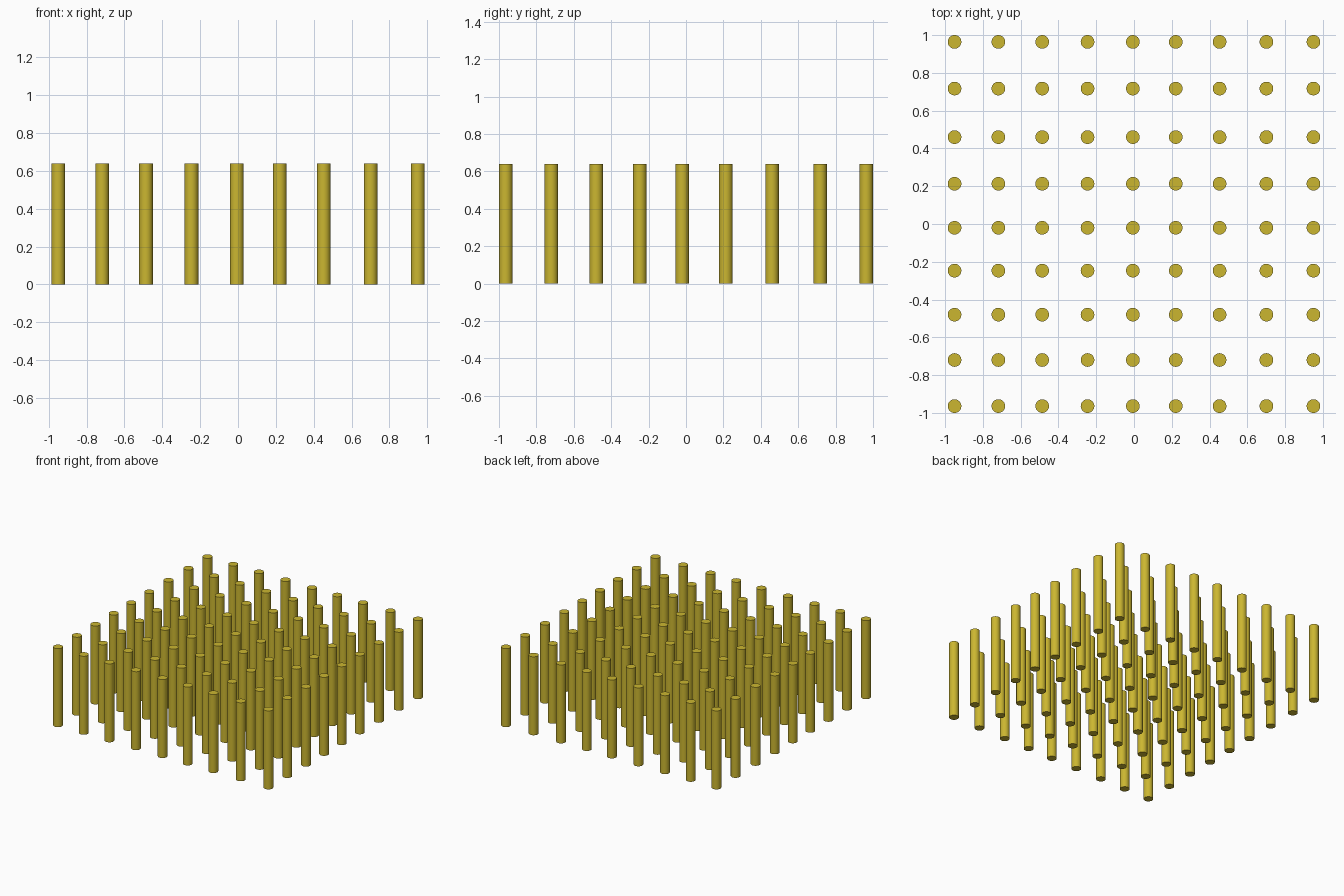
import bpy

if "Cube" in bpy.data.objects:
    bpy.data.objects.remove(bpy.data.objects["Cube"])

RADIUS, HEIGHT = 0.036, 0.64
COLUMNS = [-0.95, -0.718, -0.486, -0.246, -0.006, 0.221, 0.453, 0.701, 0.95]
ROWS = [-0.964, -0.72, -0.48, -0.247, -0.02, 0.213, 0.46, 0.717, 0.964]

yellow = bpy.data.materials.new("yellow")
yellow.diffuse_color = (0.6, 0.47, 0.03, 1)
yellow.use_nodes = True
yellow.node_tree.nodes["Principled BSDF"].inputs["Base Color"].default_value = yellow.diffuse_color

# One master post, smooth sides with sharp rims
bpy.ops.mesh.primitive_cylinder_add(vertices=32, radius=RADIUS, depth=HEIGHT,
                                    location=(COLUMNS[0], ROWS[0], HEIGHT / 2))
master = bpy.context.object
master.name = "post"
master.data.materials.append(yellow)
bpy.ops.object.shade_smooth_by_angle()

# Linked copies over the slightly uneven 9 x 9 grid
for r, y in enumerate(ROWS):
    for c, x in enumerate(COLUMNS):
        if r == 0 and c == 0:
            continue
        post = master.copy()
        post.name = f"post_row{r + 1}_column{c + 1}"
        post.location = (x, y, HEIGHT / 2)
        bpy.context.collection.objects.link(post)
master.name = "post_row1_column1"
